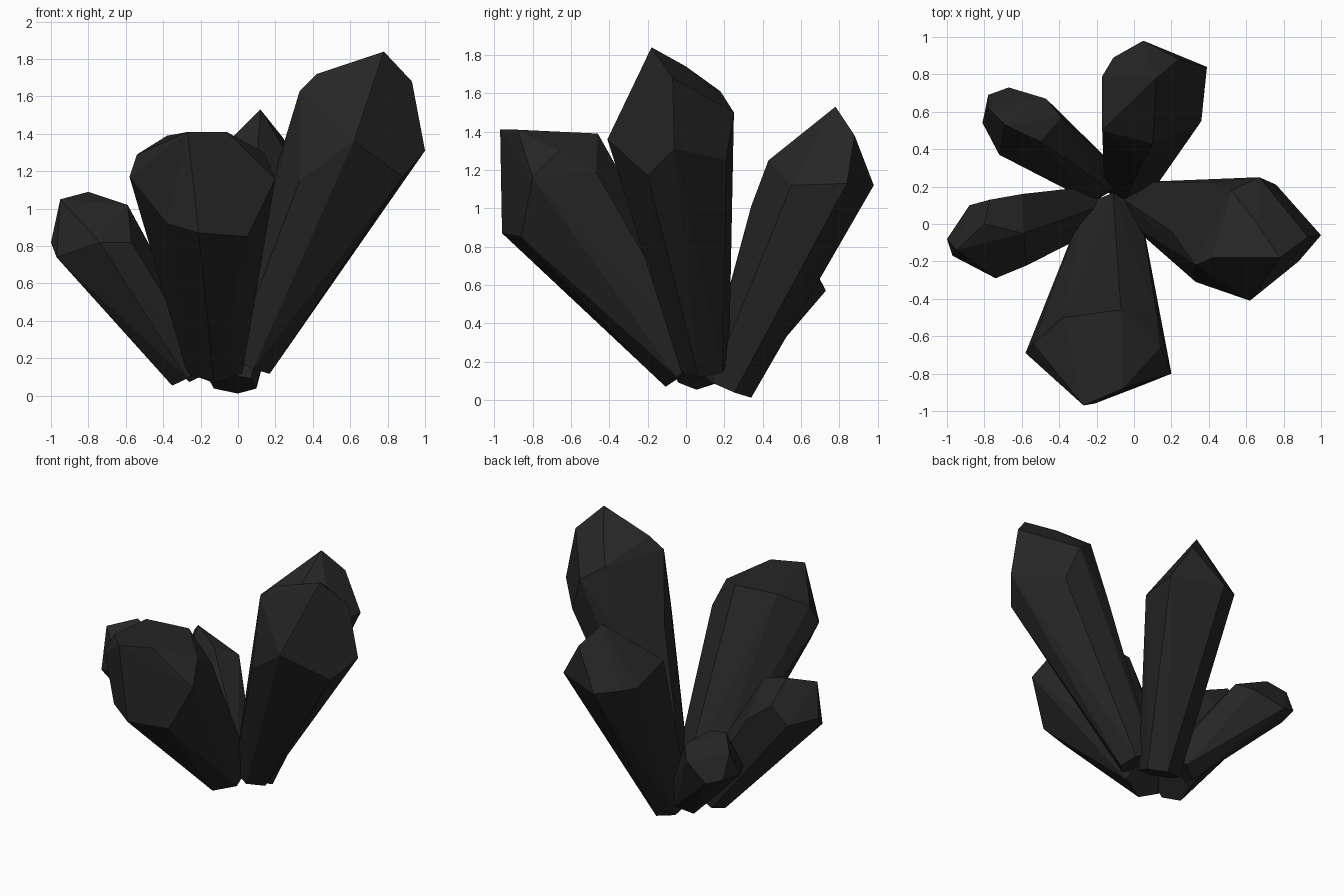
import bpy, bmesh, math
from mathutils import Vector

dark = bpy.data.materials.new("dark_stone")
dark.diffuse_color = (0.02, 0.019, 0.02, 1)


def crystal(name, base, radius, head, sides=6):
    """Faceted crystal: a small tilted root ring wrapped up to a wider cut head."""
    base = Vector(base)
    head = [Vector(p) for p in head]
    axis = sum(head, Vector()) / len(head) - base
    turn = axis.to_track_quat('Z', 'Y')
    bm = bmesh.new()
    for i in range(sides):
        a = math.tau * (i + 0.5) / sides
        bm.verts.new(base + turn @ Vector((radius * math.cos(a), radius * math.sin(a), 0)))
    for p in head:
        bm.verts.new(p)
    bmesh.ops.convex_hull(bm, input=bm.verts[:])
    loose = [v for v in bm.verts if not v.link_faces]
    bmesh.ops.delete(bm, geom=loose, context='VERTS')
    bmesh.ops.recalc_face_normals(bm, faces=bm.faces[:])
    # merge almost coplanar triangles into flat facets
    bmesh.ops.dissolve_limit(bm, angle_limit=math.radians(4),
                             verts=bm.verts[:], edges=bm.edges[:])
    mesh = bpy.data.meshes.new(name)
    bm.to_mesh(mesh)
    bm.free()
    mesh.materials.append(dark)
    ob = bpy.data.objects.new(name, mesh)
    bpy.context.collection.objects.link(ob)
    return ob


# tallest crystal, leaning right
crystal("right_crystal", (0.055, 0.10, 0.17), 0.13, [
    (0.78, -0.18, 1.84), (0.93, -0.07, 1.68), (1.00, -0.06, 1.31),
    (0.88, -0.20, 1.17), (0.62, -0.41, 1.36), (0.33, -0.31, 1.15),
    (0.20, -0.04, 1.20), (0.33, -0.22, 1.63), (0.42, -0.18, 1.72),
    (0.66, 0.00, 1.74), (0.52, 0.18, 1.61), (0.67, 0.25, 1.50),
    (0.76, 0.21, 1.25), (0.40, 0.22, 1.20)])

# broad crystal, leaning to the front
crystal("front_crystal", (-0.12, 0.03, 0.17), 0.17, [
    (-0.27, -0.97, 1.41), (-0.06, -0.88, 1.41), (0.20, -0.80, 1.16),
    (0.14, -0.66, 1.30), (0.12, -0.47, 1.19), (-0.07, -0.46, 1.39),
    (-0.38, -0.50, 1.39), (-0.54, -0.64, 1.29), (-0.58, -0.69, 1.17),
    (-0.38, -0.87, 0.92), (-0.21, -0.96, 0.87), (0.05, -0.86, 0.85)])

# back crystal with a sharp tip
crystal("back_crystal", (-0.03, 0.22, 0.065), 0.135, [
    (0.12, 0.78, 1.53), (0.24, 0.88, 1.38), (0.39, 0.84, 1.13),
    (0.05, 0.98, 1.12), (-0.11, 0.89, 1.15), (-0.17, 0.79, 1.15),
    (-0.17, 0.50, 1.24), (0.10, 0.43, 1.25), (0.36, 0.55, 1.12),
    (0.05, 0.34, 1.01)])

# small crystal, leaning left
crystal("left_crystal", (-0.25, 0.08, 0.13), 0.13, [
    (-0.95, -0.14, 1.05), (-0.80, 0.00, 1.09), (-0.59, -0.05, 1.02),
    (-1.00, -0.08, 0.82), (-0.97, -0.17, 0.74), (-0.74, -0.29, 0.82),
    (-0.57, -0.22, 0.82), (-0.88, 0.10, 0.80), (-0.77, 0.13, 0.93),
    (-0.60, 0.16, 0.80)])

# smallest crystal, leaning to the back left
crystal("back_left_crystal", (-0.19, 0.23, 0.17), 0.13, [
    (-0.78, 0.62, 0.78), (-0.69, 0.53, 0.87), (-0.50, 0.44, 0.80),
    (-0.81, 0.54, 0.60), (-0.78, 0.69, 0.61), (-0.67, 0.73, 0.57),
    (-0.47, 0.67, 0.66), (-0.39, 0.57, 0.72), (-0.72, 0.37, 0.58)])
